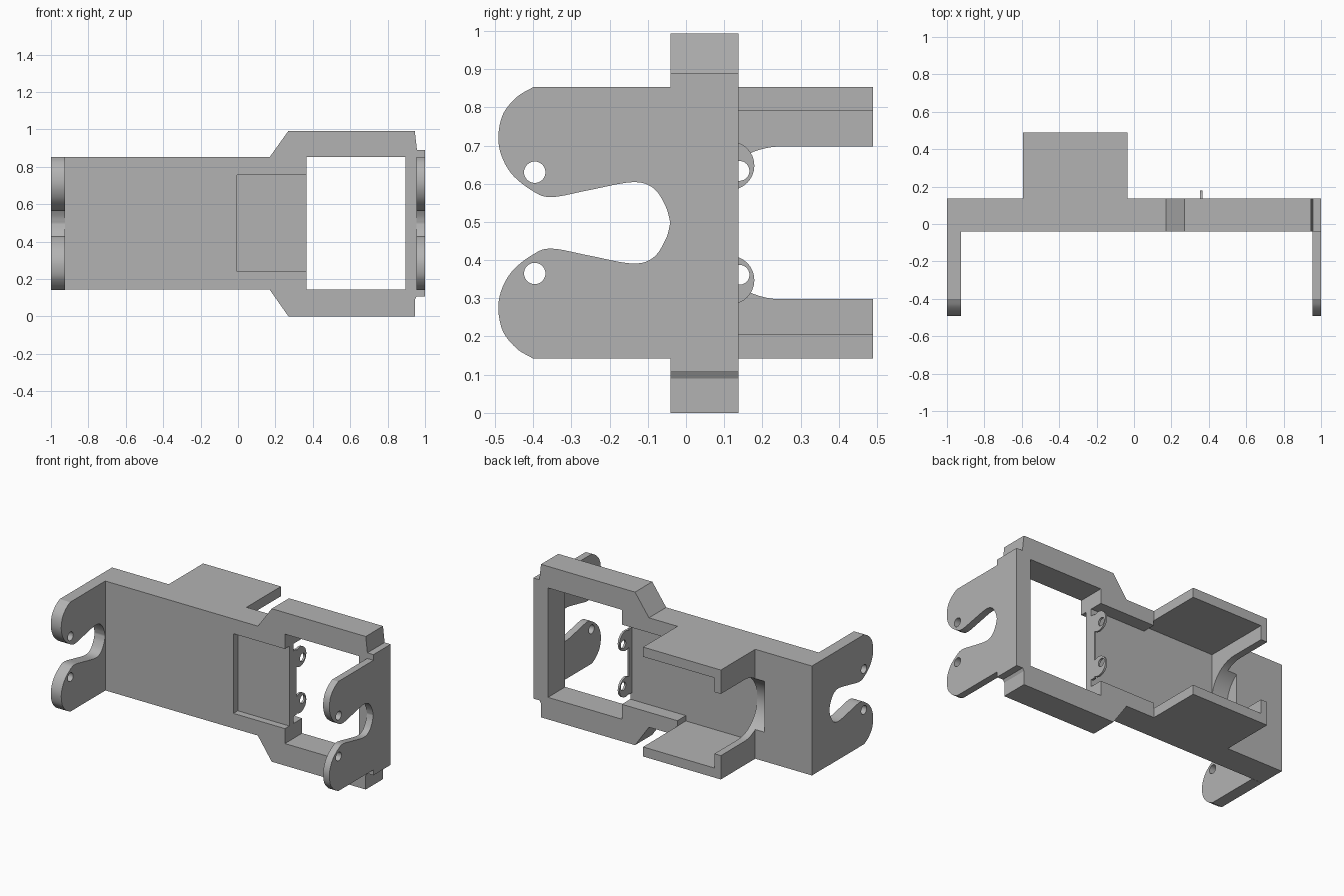
import bpy, bmesh
from math import sin, cos, pi
from mathutils import Vector

if "Cube" in bpy.data.objects:
    bpy.data.objects.remove(bpy.data.objects["Cube"])

grey = bpy.data.materials.new("plain grey")
grey.use_nodes = True
colour = (0.45, 0.45, 0.45, 1)
grey.diffuse_color = colour
grey.node_tree.nodes["Principled BSDF"].inputs["Base Color"].default_value = colour

MID = 0.4975  # height of the mirror plane


def prism(name, outline, axis, lo, hi):
    """Extrude a (y, z) outline along x, or an (x, z) outline along y."""
    bm = bmesh.new()
    place = (lambda u, v, w: (w, u, v)) if axis == "x" else (lambda u, v, w: (u, w, v))
    face = bm.faces.new([bm.verts.new(place(u, v, lo)) for u, v in outline])
    new = bmesh.ops.extrude_face_region(bm, geom=[face])["geom"]
    shift = place(0, 0, hi - lo)
    bmesh.ops.translate(bm, vec=shift, verts=[g for g in new if isinstance(g, bmesh.types.BMVert)])
    bmesh.ops.recalc_face_normals(bm, faces=bm.faces)
    mesh = bpy.data.meshes.new(name)
    bm.to_mesh(mesh)
    bm.free()
    mesh.materials.append(grey)
    ob = bpy.data.objects.new(name, mesh)
    bpy.context.collection.objects.link(ob)
    return ob


def box(name, x, y, z):
    return prism(name, [(y[0], z[0]), (y[1], z[0]), (y[1], z[1]), (y[0], z[1])], "x", *x)


def arc(cy, cz, r, start=0, end=2 * pi, n=32):
    full = end - start > 6.2
    count = n if full else n + 1
    return [(cy + r * cos(start + (end - start) * i / n),
             cz + r * sin(start + (end - start) * i / n)) for i in range(count)]


def combine(ob, other, operation="DIFFERENCE"):
    """Apply a boolean and discard the helper."""
    mod = ob.modifiers.new("cut", "BOOLEAN")
    mod.operation, mod.object, mod.solver = operation, other, "EXACT"
    bpy.context.view_layer.objects.active = ob
    bpy.ops.object.modifier_apply(modifier=mod.name)
    bpy.data.objects.remove(other)


def spline(points, steps=6):
    """Smooth curve through the points."""
    p = [Vector(q) for q in points]
    p = [2 * p[0] - p[1]] + p + [2 * p[-1] - p[-2]]
    out = []
    for a, b, c, d in zip(p, p[1:], p[2:], p[3:]):
        for i in range(steps):
            t = i / steps
            q = (2 * b + (c - a) * t + (2 * a - 5 * b + 4 * c - d) * t ** 2
                 + (3 * b - a - 3 * c + d) * t ** 3) / 2
            out.append(tuple(q))
    return out + [tuple(points[-1])]


def mirrored(points):
    return [(u, 2 * MID - v) for u, v in reversed(points)]


# Main body with the wider window frame
top = [(-1, 0.853), (0.17, 0.853), (0.27, 0.993), (0.945, 0.993),
       (0.957, 0.89), (1, 0.89)]
lower = [(1, 0.107), (0.955, 0.107), (0.945, 0.09), (0.945, 0), (0.27, 0),
         (0.17, 0.143), (-1, 0.143)]
body = prism("body", top + lower, "y", -0.04, 0.137)

# Rear housing flanges, hollowed out together with the body
combine(body, box("housing", (-0.593, -0.035), (0.05, 0.49), (0.143, 0.853)), "UNION")
combine(body, box("window", (0.365, 0.895), (-0.2, 0.3), (0.143, 0.853)))
combine(body, box("channel", (-0.547, -0.034), (0.05, 0.6), (0.205, 0.79)))
combine(body, box("narrow_channel", (-0.1, 0.4), (0.05, 0.6), (0.24, 0.757)))
combine(body, box("front_recess", (-0.005, 0.4), (-0.2, 0.005), (0.24, 0.757)))

# Rounded opening through the end wall, running a little way into the body
opening = [(0.6, 0.2975)] + [(0.6, 0.6975)] + arc(0.25, MID, 0.2, pi / 2, 3 * pi / 2)
combine(body, prism("opening", opening, "x", -0.66, -0.5))

# Hooked arms at both ends
hook = [(-0.04, 0.853), (-0.40, 0.853)]
hook += spline([(-0.40, 0.853), (-0.445, 0.825), (-0.482, 0.775), (-0.49, 0.70),
                (-0.46, 0.63), (-0.40, 0.58), (-0.35, 0.565), (-0.25, 0.584),
                (-0.14, 0.604), (-0.085, 0.588), (-0.053, 0.54), (-0.041, MID)])[1:]
arm_outline = hook + mirrored(hook)[1:]
arms = []
for name, x in (("right_arm", (-1, -0.925)), ("left_arm", (0.955, 1))):
    arm = prism(name, arm_outline, "x", *x)
    for z in (0.63, 2 * MID - 0.63):
        combine(arm, prism("pin_hole", arc(-0.396, z, 0.028), "x", -1.1, 1.1))
    arms.append(arm)

# Thin bracket with two eyelets at the window edge
bracket = box("bracket", (0.352, 0.365), (0.03, 0.08), (0.285, 0.71))
for sign in (-1, 1):
    combine(bracket, prism("eyelet", arc(0.115, MID + sign * 0.15, 0.064), "x", 0.352, 0.365), "UNION")
for sign in (-1, 1):
    combine(bracket, prism("eyelet_hole", arc(0.14, MID + sign * 0.136, 0.026), "x", 0.3, 0.4))

# Smooth the curved walls, keep the edges sharp
bpy.ops.object.select_all(action="DESELECT")
for ob in [body, bracket] + arms:
    ob.select_set(True)
    bpy.context.view_layer.objects.active = ob
bpy.ops.object.shade_smooth_by_angle(angle=0.5)
